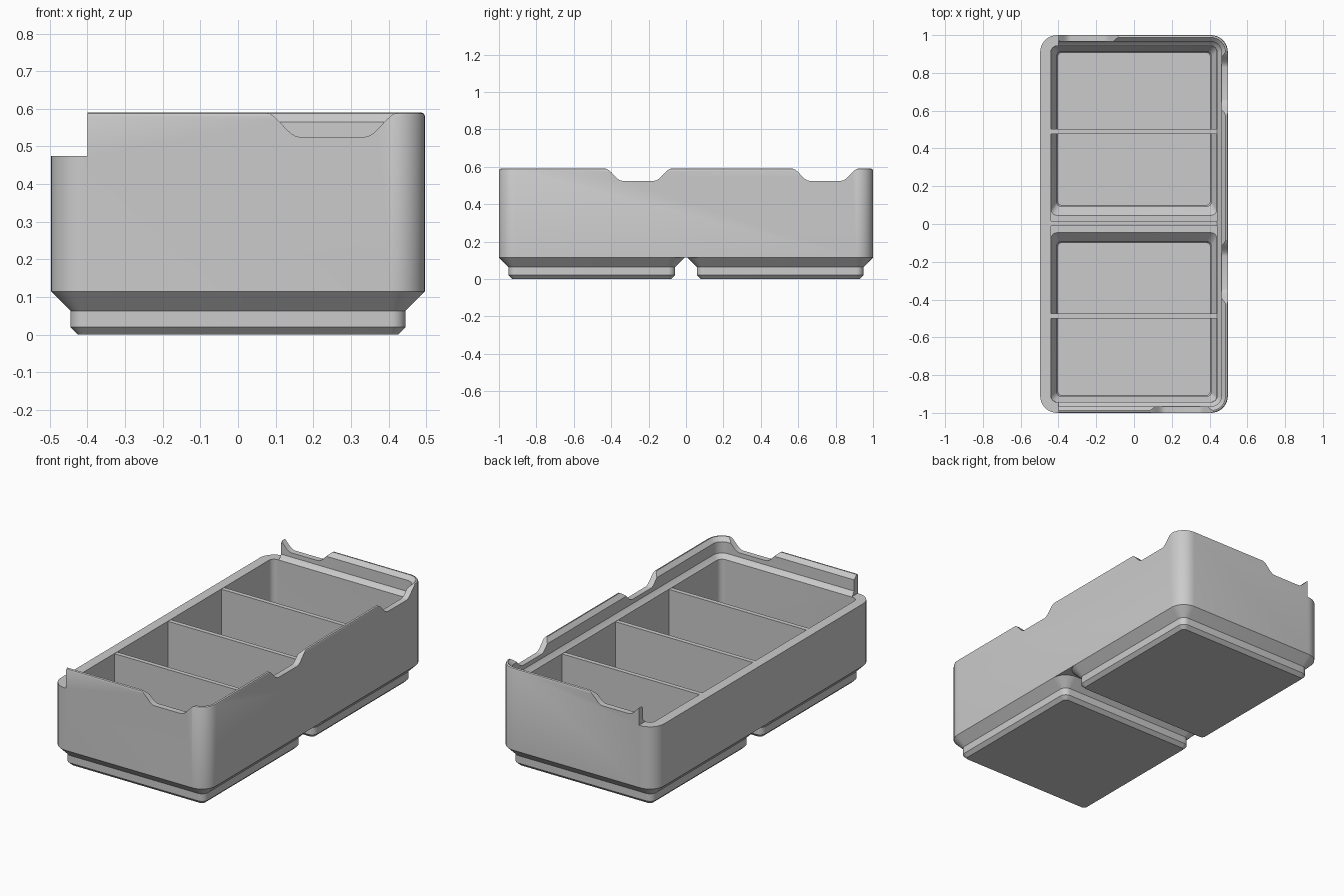
import bpy
import bmesh
from math import cos, sin, pi, radians

cube = bpy.data.objects.get("Cube")
if cube:
    bpy.data.objects.remove(cube, do_unlink=True)

grey = bpy.data.materials.new("plain grey")
grey.use_nodes = True
grey.diffuse_color = (0.6, 0.6, 0.6, 1)
grey.node_tree.nodes["Principled BSDF"].inputs["Base Color"].default_value = grey.diffuse_color

HALF_X, HALF_Y, TOP, RIM = 0.497, 1.0, 0.59, 0.475
CORNER = 0.09
FOOT_Y = 0.503


def finish(name, bm):
    bmesh.ops.recalc_face_normals(bm, faces=bm.faces)
    mesh = bpy.data.meshes.new(name)
    bm.to_mesh(mesh)
    bm.free()
    mesh.materials.append(grey)
    obj = bpy.data.objects.new(name, mesh)
    bpy.context.collection.objects.link(obj)
    return obj


def loft(name, rings, steps=8):
    """Solid through rounded rectangles given as (half x, half y, radius, z, centre y)."""
    bm = bmesh.new()
    loops = []
    for hx, hy, r, z, cy in rings:
        loop = []
        for quarter, (sx, sy) in enumerate([(1, 1), (-1, 1), (-1, -1), (1, -1)]):
            for i in range(steps + 1):
                a = (quarter + i / steps) * pi / 2
                loop.append(bm.verts.new((sx * (hx - r) + r * cos(a),
                                          cy + sy * (hy - r) + r * sin(a), z)))
        loops.append(loop)
    n = len(loops[0])
    for low, high in zip(loops, loops[1:]):
        for i in range(n):
            j = (i + 1) % n
            bm.faces.new((low[i], low[j], high[j], high[i]))
    bm.faces.new(loops[0][::-1])
    bm.faces.new(loops[-1])
    return finish(name, bm)


def box(name, x0, x1, y0, y1, z0, z1):
    bm = bmesh.new()
    bmesh.ops.create_cube(bm, size=1)
    for v in bm.verts:
        v.co = (x1 if v.co.x > 0 else x0, y1 if v.co.y > 0 else y0, z1 if v.co.z > 0 else z0)
    return finish(name, bm)


def scoop(name, along_y, centre, side):
    """Cutter for a finger notch with S-shaped ends in one wall."""
    flat, wide, low, high = 0.085, 0.18, 0.525, TOP + 0.001
    right = []
    for i in range(9):
        t = i / 8
        right.append((flat + t * (wide - flat), low + (high - low) * (1 - cos(pi * t)) / 2))
    right.append((wide, TOP + 0.06))
    outline = right + [(-u, z) for u, z in reversed(right)]
    edge = HALF_X if along_y else HALF_Y
    bm = bmesh.new()
    ends = []
    for d in (edge + 0.05, edge - 0.07):
        ends.append([bm.verts.new((side * d, centre + u, z) if along_y else
                                  (centre + u, side * d, z)) for u, z in outline])
    n = len(outline)
    for i in range(n):
        j = (i + 1) % n
        bm.faces.new((ends[0][i], ends[0][j], ends[1][j], ends[1][i]))
    bm.faces.new(ends[0][::-1])
    bm.faces.new(ends[1])
    return finish(name, bm)


def combine(target, tool, operation):
    mod = target.modifiers.new(operation, "BOOLEAN")
    mod.operation = operation
    mod.solver = "EXACT"
    mod.object = tool
    bpy.context.view_layer.objects.active = target
    bpy.ops.object.modifier_apply(modifier=mod.name)
    bpy.data.objects.remove(tool, do_unlink=True)


def inset_ring(d, z, r=None):
    return (HALF_X - d, HALF_Y - d, max(CORNER - d, 0.03) if r is None else r, z, 0)


# Outer walls with a softened top edge
body = loft("bin_body", [inset_ring(0, 0.115), inset_ring(0, TOP - 0.01),
                         inset_ring(0.003, TOP - 0.003), inset_ring(0.009, TOP)])

# Two stepped feet
for cy in (-FOOT_Y, FOOT_Y):
    profile = [(0.425, 0.02, 0), (0.445, 0.038, 0.02), (0.445, 0.038, 0.063),
               (0.497, 0.09, 0.115), (0.46, 0.06, 0.13)]
    combine(body, loft("foot", [(h, h, r, z, cy) for h, r, z in profile]), "UNION")

# Main cavity, opening into the stepped stacking lip
combine(body, loft("cavity", [
    inset_ring(0.057, 0.14), inset_ring(0.057, RIM), inset_ring(0.049, RIM + 0.006),
    inset_ring(0.034, 0.5), inset_ring(0.034, 0.565),
    inset_ring(0.012, TOP - 0.002), inset_ring(0.012, TOP + 0.03)]), "DIFFERENCE")

# Hollows inside the feet
for s in (-1, 1):
    cy = s * FOOT_Y
    combine(body, loft("foot_hollow", [
        (0.404, 0.404, 0.02, 0.03, cy), (0.41, 0.41, 0.025, 0.04, cy),
        (0.41, 0.41, 0.025, 0.09, cy), (0.438, 0.448, 0.03, 0.14, cy - s * 0.009),
        (0.4, 0.4, 0.03, 0.17, cy)]), "DIFFERENCE")

# Lowered rim along one long side
combine(body, box("rim_cut", -0.7, -0.4, -1.2, 1.2, RIM, 0.8), "DIFFERENCE")

# Finger notches in the lip
for along_y, centre, side in [(False, 0.25, -1), (False, -0.25, 1),
                              (True, -0.255, 1), (True, 0.745, 1)]:
    combine(body, scoop("notch", along_y, centre, side), "DIFFERENCE")

bpy.ops.object.select_all(action="DESELECT")
body.select_set(True)
bpy.context.view_layer.objects.active = body
bpy.ops.object.shade_smooth_by_angle(angle=radians(25))

# Compartment dividers
for name, y, z in [("front_divider", -0.487, 0.028), ("middle_divider", 0.003, 0.13),
                   ("back_divider", 0.49, 0.028)]:
    box(name, -0.441, 0.441, y - 0.013, y + 0.013, z, RIM - 0.002)
